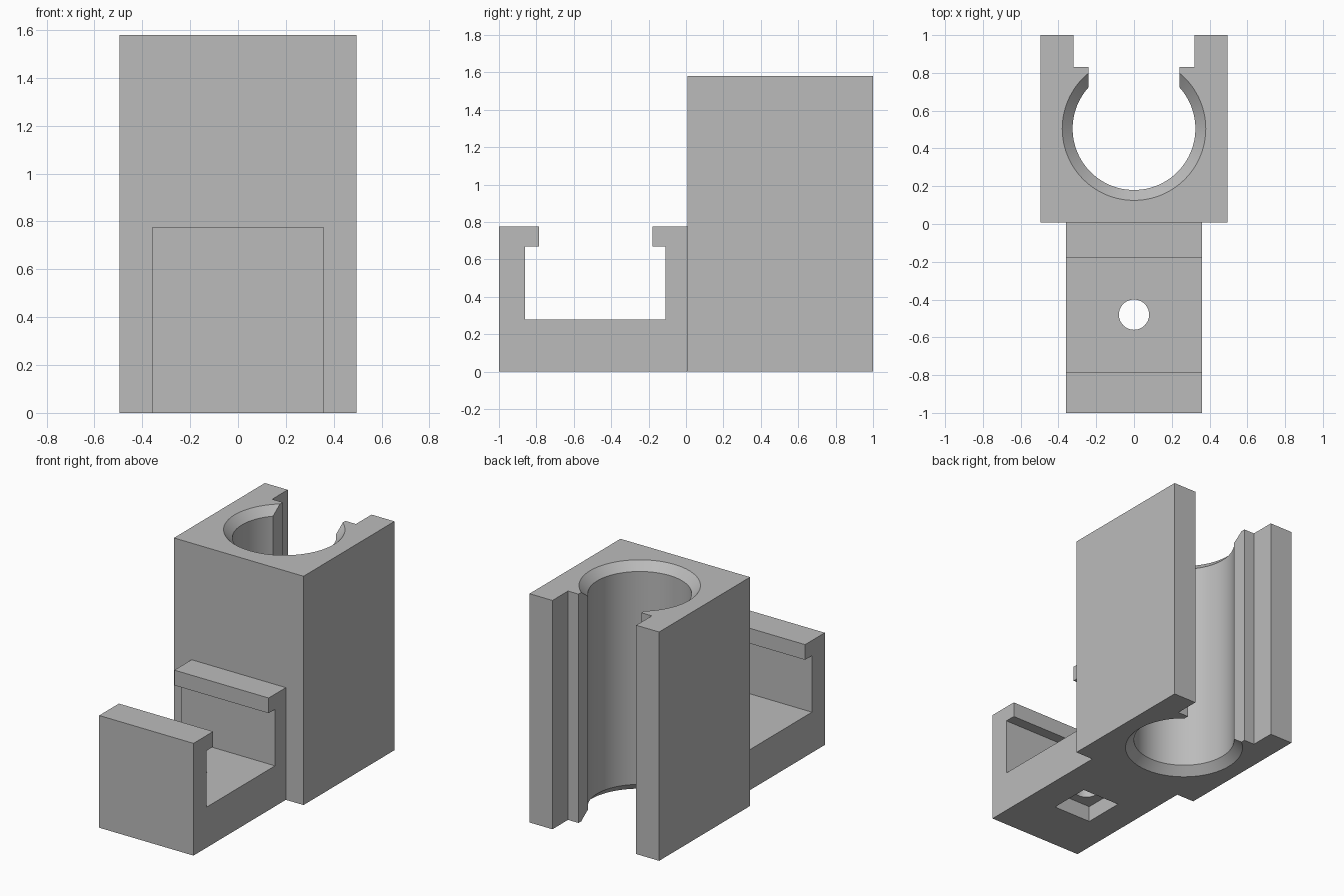
import bpy
import bmesh
from math import cos, sin, pi, radians

cube = bpy.data.objects.get("Cube")
if cube:
    bpy.data.objects.remove(cube, do_unlink=True)

grey = bpy.data.materials.new("plain grey")
grey.use_nodes = True
colour = (0.5, 0.5, 0.5, 1)
grey.diffuse_color = colour
grey.node_tree.nodes["Principled BSDF"].inputs["Base Color"].default_value = colour


def make_object(name, bm):
    bmesh.ops.recalc_face_normals(bm, faces=bm.faces)
    mesh = bpy.data.meshes.new(name)
    bm.to_mesh(mesh)
    bm.free()
    mesh.materials.append(grey)
    obj = bpy.data.objects.new(name, mesh)
    bpy.context.collection.objects.link(obj)
    return obj


def extrude(name, points, vector):
    """Extrude a flat outline of 3D points along a vector."""
    bm = bmesh.new()
    face = bm.faces.new([bm.verts.new(p) for p in points])
    new = bmesh.ops.extrude_face_region(bm, geom=[face])["geom"]
    verts = [g for g in new if isinstance(g, bmesh.types.BMVert)]
    bmesh.ops.translate(bm, verts=verts, vec=vector)
    return make_object(name, bm)


def box(name, x0, x1, y0, y1, z0, z1):
    outline = [(x0, y0, z0), (x1, y0, z0), (x1, y1, z0), (x0, y1, z0)]
    return extrude(name, outline, (0, 0, z1 - z0))


def lathe(name, profile, cy, sides):
    """Closed solid of revolution about a vertical axis at y = cy."""
    bm = bmesh.new()
    rings = []
    for r, z in profile:
        angles = [2 * pi * i / sides for i in range(sides)]
        rings.append([bm.verts.new((r * cos(a), cy + r * sin(a), z)) for a in angles])
    for low, high in zip(rings, rings[1:]):
        for i in range(sides):
            j = (i + 1) % sides
            bm.faces.new((low[i], low[j], high[j], high[i]))
    bm.faces.new(rings[0])
    bm.faces.new(rings[-1])
    return make_object(name, bm)


def cut(target, cutters):
    for cutter in cutters:
        cutter.hide_render = True
        mod = target.modifiers.new("cut", "BOOLEAN")
        mod.operation = "DIFFERENCE"
        mod.solver = "EXACT"
        mod.object = cutter
        bpy.context.view_layer.objects.active = target
        bpy.ops.object.modifier_apply(modifier=mod.name)
        bpy.data.objects.remove(cutter, do_unlink=True)


def smooth(obj):
    bpy.ops.object.select_all(action="DESELECT")
    obj.select_set(True)
    bpy.context.view_layer.objects.active = obj
    bpy.ops.object.shade_smooth_by_angle(angle=radians(25))


# Tall block with a chamfered bore, open at the back through a stepped slot
height, joint, bore_y = 1.58, 0.008, 0.505
bore, chamfer, over = 0.325, 0.055, 0.05
wide = bore + chamfer + over
block = box("clamp_block", -0.495, 0.495, joint, 1, 0, height)
bore_profile = [(wide, -over), (bore, chamfer),
                (bore, height - chamfer), (wide, height + over)]
cut(block, [
    lathe("bore_cutter", bore_profile, bore_y, 96),
    box("narrow_slot_cutter", -0.24, 0.24, bore_y, 1.1, -0.1, height + 0.1),
    box("wide_slot_cutter", -0.32, 0.32, 0.83, 1.1, -0.1, height + 0.1),
])
smooth(block)

# Front channel bracket with inward lips
side = [(-1, 0), (joint, 0), (joint, 0.775), (-0.18, 0.775), (-0.18, 0.67),
        (-0.11, 0.67), (-0.11, 0.28), (-0.86, 0.28), (-0.86, 0.67),
        (-0.785, 0.67), (-0.785, 0.775), (-1, 0.775)]
bracket = extrude("channel_bracket", [(-0.36, y, z) for y, z in side], (0.72, 0, 0))

# Screw hole with a square nut pocket underneath
hole_y, pocket = -0.48, 0.145
cut(bracket, [
    lathe("screw_hole_cutter", [(0.08, -0.1), (0.08, 0.4)], hole_y, 48),
    box("nut_pocket_cutter", -pocket, pocket, hole_y - pocket, hole_y + pocket, -0.1, 0.11),
])
smooth(bracket)
